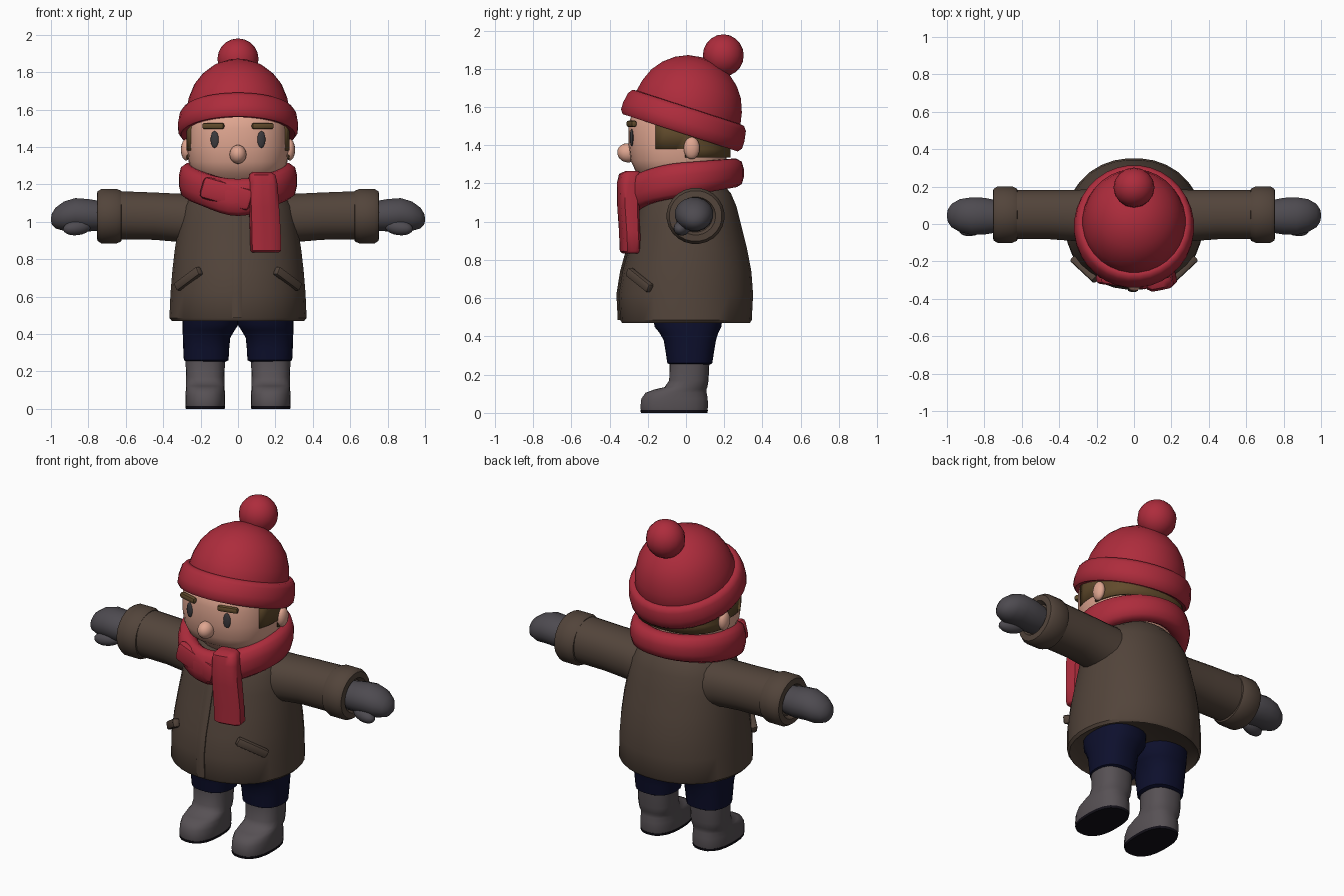
import bpy, bmesh, math
from mathutils import Matrix, Vector

if "Cube" in bpy.data.objects:
    bpy.data.objects.remove(bpy.data.objects["Cube"])


def material(name, r, g, b):
    m = bpy.data.materials.new(name)
    m.use_nodes = True
    m.diffuse_color = (r, g, b, 1)
    bsdf = next(n for n in m.node_tree.nodes if n.type == "BSDF_PRINCIPLED")
    bsdf.inputs["Base Color"].default_value = (r, g, b, 1)
    bsdf.inputs["Roughness"].default_value = 0.9
    return m


RED = material("wool red", 0.42, 0.025, 0.045)
BROWN = material("coat brown", 0.085, 0.058, 0.043)
SKIN = material("skin", 0.74, 0.38, 0.28)
HAIR = material("hair brown", 0.12, 0.07, 0.025)
BOOT = material("boot grey", 0.095, 0.082, 0.09)
GLOVE = material("mitten grey", 0.075, 0.069, 0.08)
NAVY = material("trouser navy", 0.004, 0.005, 0.026)
SOLE = material("sole black", 0.006, 0.005, 0.009)
EYE = material("eye grey", 0.045, 0.042, 0.047)


def finish(name, bm, mat, mirror=False, sharp=40):
    """Turn a bmesh into a smooth-shaded object, mirrored in x if asked."""
    bmesh.ops.recalc_face_normals(bm, faces=bm.faces)
    me = bpy.data.meshes.new(name)
    bm.to_mesh(me)
    bm.free()
    me.materials.append(mat)
    me.shade_smooth()
    me.set_sharp_from_angle(angle=math.radians(sharp))
    ob = bpy.data.objects.new(name, me)
    bpy.context.scene.collection.objects.link(ob)
    if mirror:
        mod = ob.modifiers.new("mirror", "MIRROR")
        mod.use_mirror_merge = False
    return ob


def skin_rings(bm, rings, caps=True, wrap=False):
    """Bridge equal closed loops of points with quads."""
    loops = [[bm.verts.new(p) for p in ring] for ring in rings]
    pairs = list(zip(loops, loops[1:]))
    if wrap:
        pairs.append((loops[-1], loops[0]))
    for a, b in pairs:
        for i in range(len(a)):
            j = (i + 1) % len(a)
            bm.faces.new((a[i], a[j], b[j], b[i]))
    if caps:
        bm.faces.new(loops[0])
        bm.faces.new(loops[-1])


def oval(cx, cy, rx, ry, n, power):
    """Superellipse points; a power of 2 is a plain ellipse."""
    pts = []
    for i in range(n):
        t = math.tau * (i + 0.5) / n
        c, s = math.cos(t), math.sin(t)
        k = (abs(c) ** power + abs(s) ** power) ** (-1 / power)
        pts.append((cx + rx * k * c, cy + ry * k * s))
    return pts


def loft(name, rings, mat, axis="Z", n=24, power=2.0, mirror=False,
         matrix=None, sharp=40, trim=None):
    """Rings are (position, centre a, centre b, radius a, radius b)."""
    bm = bmesh.new()
    loops = []
    for h, ca, cb, ra, rb in rings:
        flat = oval(ca, cb, ra, rb, n, power)
        loops.append([(a, b, h) if axis == "Z" else (h, a, b) for a, b in flat])
    skin_rings(bm, loops, caps=trim is None)
    if trim:
        gone = [f for f in bm.faces if trim(f.calc_center_median())]
        bmesh.ops.delete(bm, geom=gone, context="FACES")
    if matrix:
        bm.transform(matrix)
    return finish(name, bm, mat, mirror, sharp)


def place(loc, rot=(0, 0, 0), size=(1, 1, 1)):
    x, y, z = rot
    turn = Matrix.Rotation(z, 4, "Z") @ Matrix.Rotation(y, 4, "Y") @ Matrix.Rotation(x, 4, "X")
    return Matrix.Translation(loc) @ turn @ Matrix.Diagonal((*size, 1))


def ball(name, loc, size, mat, rot=(0, 0, 0), mirror=False):
    bm = bmesh.new()
    bmesh.ops.create_uvsphere(bm, u_segments=16, v_segments=10, radius=1)
    bm.transform(place(loc, rot, size))
    return finish(name, bm, mat, mirror)


def block(name, loc, size, mat, rot=(0, 0, 0), bevel=0.012, mirror=False):
    bm = bmesh.new()
    bmesh.ops.create_cube(bm, size=1)
    bm.transform(Matrix.Diagonal((*size, 1)))
    bmesh.ops.bevel(bm, geom=bm.edges[:], offset=bevel, segments=2, affect="EDGES", profile=0.5)
    bm.transform(place(loc, rot))
    return finish(name, bm, mat, mirror)


# Coat body with a slightly recessed underside
coat = [(0.50, 0, 0, 0.31, 0.30), (0.47, 0, 0, 0.355, 0.335), (0.485, 0, 0, 0.368, 0.345),
        (0.62, 0, 0, 0.362, 0.352), (0.74, 0, 0.005, 0.352, 0.338), (0.86, 0, 0.01, 0.338, 0.31),
        (0.98, 0, 0.01, 0.318, 0.28), (1.08, 0, 0.01, 0.295, 0.255), (1.15, 0, 0.01, 0.25, 0.225),
        (1.2, 0, 0.01, 0.18, 0.18)]
loft("coat_body", coat, BROWN, n=32, power=2.15)
loft("coat_placket", [(h, -0.005, cy - ry, 0.026, 0.012) for h, _, cy, _, ry in coat[2:9]],
     BROWN, n=8, power=8, sharp=30)
block("pocket_flap", (0.265, -0.243, 0.695), (0.19, 0.04, 0.05), BROWN,
      rot=(0, 0.5, 0.75), mirror=True)

# Sleeves, cuffs and mittens
loft("sleeve", [(0.18, 0.04, 1.0, 0.15, 0.15), (0.3, 0.045, 1.02, 0.138, 0.13),
                (0.45, 0.05, 1.03, 0.132, 0.127), (0.66, 0.05, 1.035, 0.132, 0.13)],
     BROWN, axis="X", mirror=True, power=2.2)
loft("cuff", [(0.62, 0.05, 1.03, 0.12, 0.12), (0.625, 0.05, 1.03, 0.14, 0.137),
              (0.65, 0.05, 1.03, 0.152, 0.147), (0.73, 0.05, 1.03, 0.152, 0.147),
              (0.752, 0.05, 1.03, 0.138, 0.133), (0.755, 0.05, 1.03, 0.105, 0.1),
              (0.73, 0.05, 1.03, 0.09, 0.085)], BROWN, axis="X", mirror=True, sharp=50)
loft("mitten", [(0.72, 0.04, 1.03, 0.085, 0.08), (0.80, 0.042, 1.035, 0.1, 0.088),
                (0.87, 0.042, 1.04, 0.102, 0.088), (0.93, 0.045, 1.03, 0.09, 0.08),
                (0.975, 0.045, 1.02, 0.064, 0.057), (0.995, 0.045, 1.015, 0.034, 0.03),
                (1.0, 0.045, 1.013, 0.008, 0.008)], GLOVE, axis="X", n=16, mirror=True)
ball("mitten_thumb", (0.86, -0.02, 0.968), (0.078, 0.042, 0.04), GLOVE,
     rot=(0, 0.12, -0.25), mirror=True)

# Trousers and boots
loft("trouser_leg", [(0.25, 0.17, 0.02, 0.1, 0.1), (0.26, 0.17, 0.02, 0.12, 0.118),
                     (0.32, 0.17, 0.02, 0.123, 0.127), (0.38, 0.168, 0.02, 0.127, 0.137),
                     (0.42, 0.157, 0.015, 0.14, 0.155), (0.45, 0.147, 0.01, 0.15, 0.175),
                     (0.52, 0.147, 0.01, 0.15, 0.185)], NAVY, power=2.4, mirror=True)
loft("boot", [(0.012, 0.175, -0.062, 0.104, 0.174), (0.03, 0.175, -0.062, 0.107, 0.177),
              (0.075, 0.175, -0.06, 0.106, 0.174), (0.105, 0.175, -0.052, 0.104, 0.16),
              (0.122, 0.175, -0.03, 0.103, 0.137), (0.135, 0.175, 0.0, 0.103, 0.112),
              (0.17, 0.175, 0.015, 0.103, 0.103), (0.27, 0.175, 0.018, 0.106, 0.105)],
     BOOT, power=2.5, mirror=True, sharp=60)
loft("boot_sole", [(0, 0.175, -0.062, 0.104, 0.174), (0.014, 0.175, -0.062, 0.107, 0.177)],
     SOLE, power=2.5, mirror=True)

# Head
head = [(1.16, 0, 0.0, 0.15, 0.15), (1.22, 0, -0.02, 0.2, 0.19), (1.26, 0, -0.03, 0.242, 0.232),
        (1.32, 0, -0.04, 0.264, 0.25), (1.40, 0, -0.04, 0.272, 0.26), (1.50, 0, -0.04, 0.268, 0.262),
        (1.58, 0, -0.03, 0.255, 0.25), (1.66, 0, 0.01, 0.2, 0.19)]
loft("head", head, SKIN, n=32, power=2.4)
ball("nose", (0, -0.305, 1.36), (0.045, 0.055, 0.05), SKIN, rot=(-0.25, 0, 0))
ball("ear", (0.277, 0.03, 1.385), (0.028, 0.042, 0.058), SKIN, mirror=True)
ball("eye", (0.125, -0.284, 1.44), (0.022, 0.009, 0.045), EYE, rot=(0, 0, 0.22), mirror=True)
block("eyebrow", (0.132, -0.285, 1.512), (0.12, 0.03, 0.034), HAIR, rot=(0, 0, 0.25), mirror=True)

# Hair shell behind the face, cut higher at the sideburns
hair = loft("hair", [(h, 0, -0.03, 0.277, 0.262) for h in (1.335, 1.38, 1.46, 1.56)], HAIR,
            n=32, power=2.4, trim=lambda c: c.y < -0.15 or (c.y < -0.01 and c.z < 1.37))
hair.modifiers.new("thickness", "SOLIDIFY").thickness = 0.015

# Knitted hat: turned-up brim, crown and bobble, all tipped back
tip = place((0, -0.03, 1.465), (math.radians(-18), 0, 0))


def turned(profile):
    return [(h, 0, 0, r * 0.96, r) for r, h in profile]


loft("hat_brim", turned([(0.26, 0.06), (0.29, 0.005), (0.318, 0), (0.334, 0.02), (0.335, 0.06),
                         (0.325, 0.115), (0.308, 0.137), (0.285, 0.14), (0.26, 0.12)]),
     RED, n=32, matrix=tip, sharp=60)
loft("hat_crown", turned([(0.28, 0.08), (0.287, 0.14), (0.275, 0.2), (0.247, 0.27), (0.205, 0.325),
                          (0.15, 0.37), (0.085, 0.4), (0.02, 0.41)]),
     RED, n=32, matrix=tip, sharp=60)
ball("hat_bobble", (0, 0.195, 1.87), (0.11, 0.107, 0.11), RED)

# Scarf: a wrap that rides high at the nape and sags at the chest
bm = bmesh.new()
wrap = []
for i in range(36):
    t = math.tau * i / 36
    out = Vector((math.cos(t), math.sin(t), 0))
    front = -out.y
    sag = max(front, 0)
    top = 1.31 - 0.02 * front - 0.06 * sag ** 2
    low = 1.13 - 0.05 * front - 0.05 * sag ** 5
    section = oval(0.265, (top + low) / 2, 0.052, (top - low) / 2, 12, 2.8)
    wrap.append([(out.x * r, out.y * r * 1.02 - 0.02, z) for r, z in section])
skin_rings(bm, wrap, caps=False, wrap=True)
finish("scarf_wrap", bm, RED, sharp=60)

# Hanging scarf end with a knot over the wrap
hang = place((0.137, -0.292, 0), (0, 0, 0.2))
loft("scarf_end", [(0.835, 0.01, 0, 0.07, 0.035), (0.845, 0.01, 0, 0.08, 0.048),
                   (0.95, 0.008, -0.005, 0.08, 0.047), (1.08, 0, -0.01, 0.078, 0.05),
                   (1.2, -0.005, -0.01, 0.074, 0.052), (1.25, -0.008, 0, 0.068, 0.05),
                   (1.265, -0.008, 0.012, 0.05, 0.03)],
     RED, n=16, power=5, matrix=hang, sharp=50)
block("scarf_fold", (-0.06, -0.305, 1.15), (0.28, 0.06, 0.12), RED, rot=(0, 0.28, -0.12), bevel=0.025)
